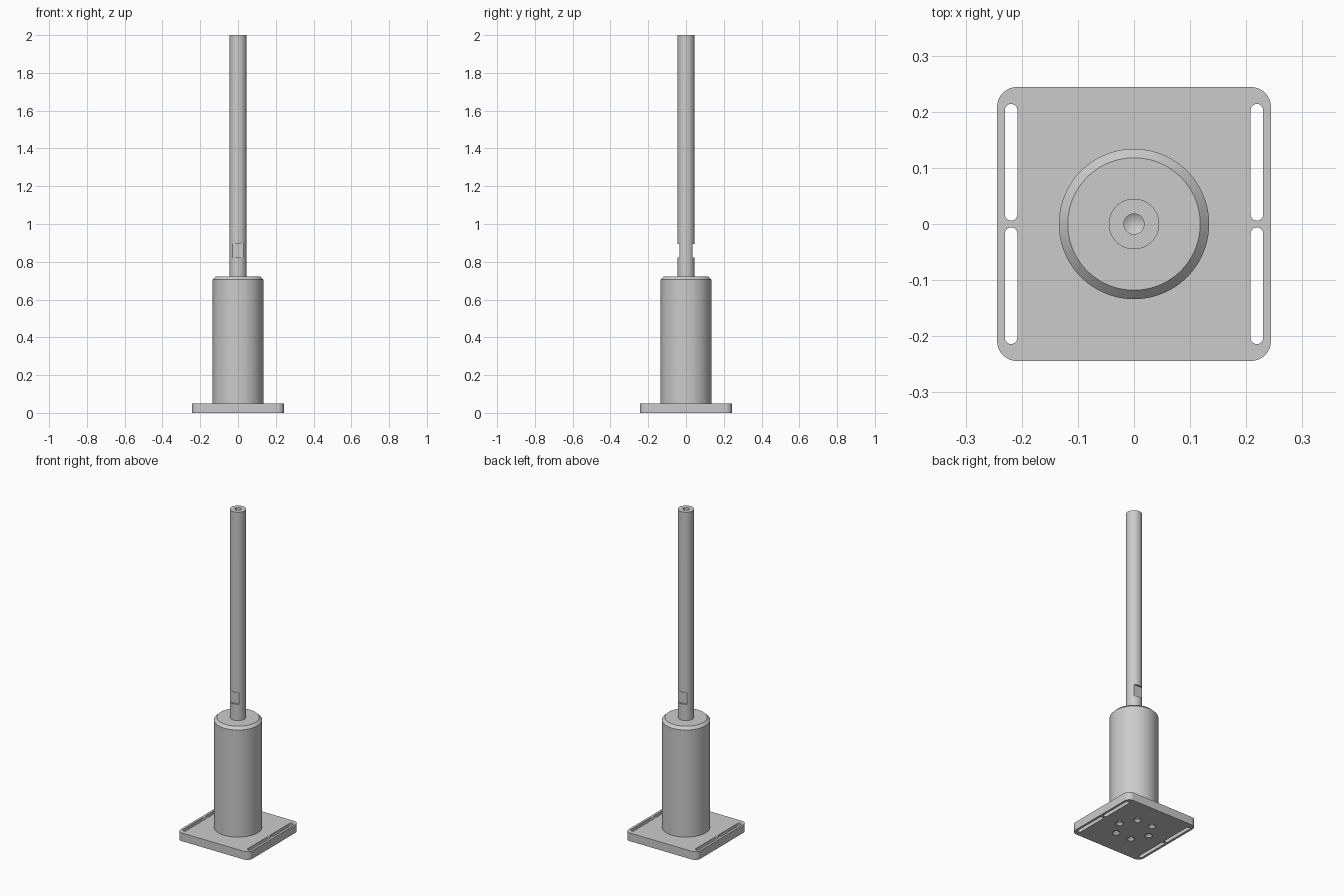
import bpy, bmesh, math
from mathutils import Vector

cube = bpy.data.objects.get("Cube")
if cube:
    bpy.data.objects.remove(cube, do_unlink=True)

steel = bpy.data.materials.new("plain_grey")
steel.use_nodes = True
GREY = (0.6, 0.6, 0.6, 1)
steel.diffuse_color = GREY
steel.node_tree.nodes["Principled BSDF"].inputs["Base Color"].default_value = GREY


def finish(bm, name):
    bmesh.ops.recalc_face_normals(bm, faces=bm.faces)
    mesh = bpy.data.meshes.new(name)
    bm.to_mesh(mesh)
    bm.free()
    mesh.materials.append(steel)
    obj = bpy.data.objects.new(name, mesh)
    bpy.context.collection.objects.link(obj)
    return obj


def rounded_prism(name, center, half, radius, z0, z1, steps=10):
    """Upright prism with a rounded rectangular outline."""
    bm = bmesh.new()
    verts = []
    for i, (sx, sy) in enumerate([(1, 1), (-1, 1), (-1, -1), (1, -1)]):
        for k in range(steps + 1):
            a = (i + k / steps) * math.pi / 2
            verts.append(bm.verts.new((
                center[0] + sx * (half[0] - radius) + radius * math.cos(a),
                center[1] + sy * (half[1] - radius) + radius * math.sin(a), z0)))
    bmesh.ops.remove_doubles(bm, verts=verts, dist=1e-5)
    face = bm.faces.new([v for v in verts if v.is_valid])
    top = bmesh.ops.extrude_face_region(bm, geom=[face])["geom"]
    bmesh.ops.translate(bm, vec=(0, 0, z1 - z0),
                        verts=[g for g in top if isinstance(g, bmesh.types.BMVert)])
    return finish(bm, name)


def lathe(name, profile, steps=64, center=(0, 0)):
    """Spin a closed (radius, height) profile around the vertical axis."""
    bm = bmesh.new()
    verts = [bm.verts.new((r, 0, z)) for r, z in profile]
    edges = [bm.edges.new(pair) for pair in zip(verts, verts[1:])]
    bmesh.ops.spin(bm, geom=verts + edges, cent=(0, 0, 0), axis=(0, 0, 1),
                   angle=math.tau, steps=steps)
    bmesh.ops.remove_doubles(bm, verts=bm.verts, dist=1e-5)
    bmesh.ops.translate(bm, vec=Vector((*center, 0)), verts=bm.verts)
    return finish(bm, name)


def cut(target, cutters):
    for cutter in cutters:
        mod = target.modifiers.new("cut", "BOOLEAN")
        mod.operation, mod.solver, mod.object = "DIFFERENCE", "EXACT", cutter
        bpy.context.view_layer.objects.active = target
        bpy.ops.object.modifier_apply(modifier=mod.name)
        bpy.data.objects.remove(cutter, do_unlink=True)


def smooth(obj):
    bpy.ops.object.select_all(action="DESELECT")
    obj.select_set(True)
    bpy.context.view_layer.objects.active = obj
    bpy.ops.object.shade_smooth_by_angle(angle=math.radians(25))


# Base plate with four long slots and six countersunk holes underneath
PLATE = 0.05
plate = rounded_prism("base_plate", (0, 0), (0.244, 0.244), 0.035, 0, PLATE)
cutters = [rounded_prism("slot_cutter", (sx * 0.219, sy * 0.11), (0.011, 0.104),
                         0.011, -0.02, PLATE + 0.02)
           for sx in (-1, 1) for sy in (-1, 1)]
for i in range(6):
    a = i * math.tau / 6
    cutters.append(lathe("screw_hole_cutter",
                         [(0, -0.01), (0.022, -0.01), (0.022, 0), (0.011, 0.012),
                          (0.011, 0.07), (0, 0.07)], 24,
                         (0.104 * math.cos(a), 0.104 * math.sin(a))))
cut(plate, cutters)

# Chamfered cylindrical body
BODY = 0.723
body = lathe("cylinder_body", [(0, PLATE), (0.134, PLATE), (0.134, BODY - 0.016),
                               (0.118, BODY), (0, BODY)], 96)

# Rod with a drilled end, and two wrench flats near its foot
rod = lathe("rod", [(0, BODY), (0.045, BODY), (0.045, 2), (0.018, 2),
                    (0.018, 1.92), (0, 1.909)])
cut(rod, [rounded_prism("flat_cutter", (0, s * 0.064), (0.06, 0.03), 0.001,
                        0.823, 0.895, 2) for s in (-1, 1)])

for part in (plate, body, rod):
    smooth(part)
